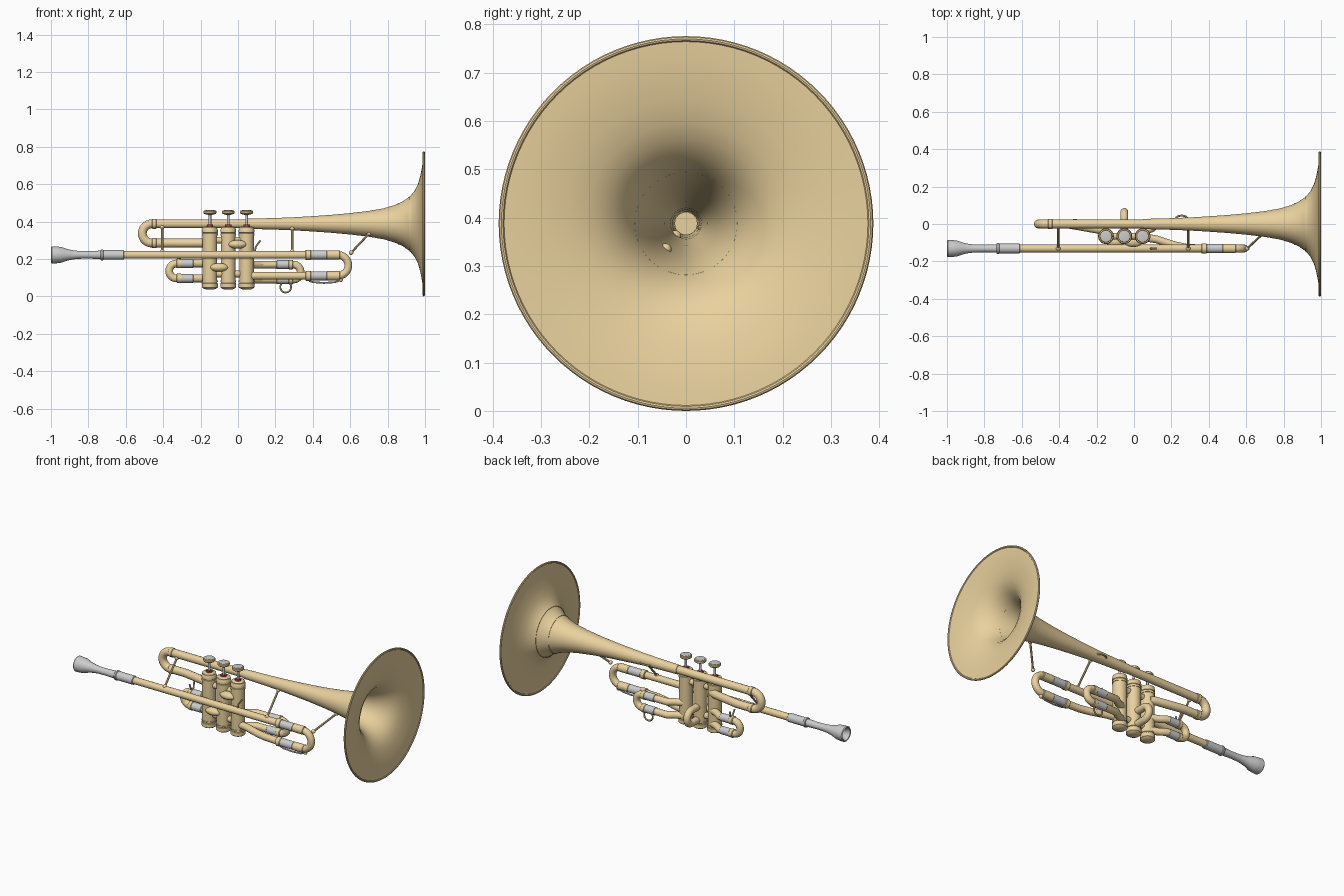
import bpy, bmesh, math
from mathutils import Vector

if "Cube" in bpy.data.objects:
    bpy.data.objects.remove(bpy.data.objects["Cube"])


def material(name, rgb):
    m = bpy.data.materials.new(name)
    m.diffuse_color = (*rgb, 1)
    m.use_nodes = True
    m.node_tree.nodes["Principled BSDF"].inputs["Base Color"].default_value = m.diffuse_color
    return m


GOLD = material("brass", (0.82, 0.64, 0.34))
SILVER = material("silver", (0.52, 0.52, 0.54))
RED = material("felt", (0.45, 0.05, 0.06))
WHITE = material("pearl", (0.85, 0.85, 0.83))


def lathe(name, profile, origin, axis='X', mat=GOLD, seg=40):
    """Revolve (position along axis, radius) pairs around an axis."""
    bm = bmesh.new()
    rings = []
    for t, r in profile:
        ring = []
        for i in range(seg):
            a = 2 * math.pi * i / seg
            c, s = r * math.cos(a), r * math.sin(a)
            p = (t, c, s) if axis == 'X' else (c, s, t)
            ring.append(bm.verts.new(p))
        rings.append(ring)
    for a, b in zip(rings, rings[1:]):
        for i in range(seg):
            j = (i + 1) % seg
            bm.faces.new((a[i], a[j], b[j], b[i]))
    bmesh.ops.remove_doubles(bm, verts=bm.verts, dist=1e-6)
    bmesh.ops.recalc_face_normals(bm, faces=bm.faces)
    me = bpy.data.meshes.new(name)
    bm.to_mesh(me)
    bm.free()
    ob = bpy.data.objects.new(name, me)
    ob.location = origin
    me.materials.append(mat)
    bpy.context.collection.objects.link(ob)
    return ob


def sleeve(name, x0, x1, y, z, r, mat=GOLD):
    b = 0.003
    return lathe(name, [(x0, 0), (x0, r - b), (x0 + b, r), (x1 - b, r), (x1, r - b), (x1, 0)],
                 (0, y, z), 'X', mat, 28)


def pipe(name, pts, r, mat=GOLD, cyclic=False, res=5):
    cu = bpy.data.curves.new(name, 'CURVE')
    cu.dimensions = '3D'
    cu.bevel_depth, cu.bevel_resolution, cu.use_fill_caps = r, res, True
    sp = cu.splines.new('POLY')
    sp.points.add(len(pts) - 1)
    for p, q in zip(sp.points, pts):
        p.co = (*q, 1)
    sp.use_cyclic_u = cyclic
    cu.materials.append(mat)
    ob = bpy.data.objects.new(name, cu)
    bpy.context.collection.objects.link(ob)
    return ob


def bend(c, R, direction, n=16):
    """Half circle from top to bottom, bulging towards the direction."""
    d, up = Vector(direction), Vector((0, 0, 1))
    return [Vector(c) + up * R * math.cos(math.pi * i / n) + d * R * math.sin(math.pi * i / n)
            for i in range(n + 1)]


def ball(name, loc, scale, mat=GOLD):
    bpy.ops.mesh.primitive_uv_sphere_add(segments=24, ring_count=12, radius=1, location=loc)
    ob = bpy.context.object
    ob.name, ob.scale = name, scale
    ob.data.materials.append(mat)
    return ob


AX = 0.388            # bell axis height
LY, LZ = -0.131, 0.222  # lead pipe line

# bell: thin flared wall, outer then inner skin
outer = [(.05, .027), (.2, .031), (.3, .035), (.4, .041), (.5, .048), (.6, .057), (.7, .069), (.78, .083),
         (.84, .101), (.88, .119), (.92, .147), (.945, .178), (.962, .212), (.975, .258),
         (.984, .305), (.989, .345), (.991, .382)]
inner = [(x + .004, r - .003) for x, r in reversed(outer)]
lathe("bell", [(.05, 0)] + outer + inner + [(.054, 0)], (0, 0, AX), 'X', GOLD, 96)
ring = [(0, .382 * math.cos(a), .382 * math.sin(a)) for a in [2 * math.pi * i / 96 for i in range(96)]]
pipe("bell_rim", ring, .006, cyclic=True, res=3).location = (.993, 0, AX)
for x, r in ((.86, .110), (.92, .147)):
    lathe("bell_seam", [(x - .002, r - .004), (x - .002, r + .0015), (x + .002, r + .003), (x + .002, r - .004)],
          (0, 0, AX), 'X', GOLD, 96)

# bell tube with rear bow into the first valve
pipe("bell_bow", [(.08, 0, AX)] + bend((-.46, 0, .3365), .0515, (-1, 0, 0)) +
     [(-.35, 0, .285), (-.18, -.03, .285), (-.15, -.045, .285)], .024)
sleeve("bow_ferrule_top", -.46, -.435, 0, AX, .027)
sleeve("bow_ferrule_low", -.46, -.435, 0, .285, .027)

# mouthpiece with hollow cup, receiver
lathe("mouthpiece", [(-.95, 0), (-.96, .018), (-.985, .032), (-.997, .037), (-1, .042), (-.995, .046),
                     (-.97, .045), (-.945, .042), (-.91, .030), (-.88, .024), (-.85, .021), (-.80, .020), (-.72, .023), (-.72, 0)],
      (0, LY, LZ), 'X', SILVER)
sleeve("receiver", -.73, -.61, LY, LZ, .026, SILVER)
sleeve("receiver_ring", -.735, -.72, LY, LZ, .029, SILVER)

# lead pipe, tuning slide and return into the third valve
pipe("lead_pipe", [(-.62, LY, LZ)] + bend((.534, LY, .166), .056, (1, 0, 0)) +
     [(.36, LY, .11), (.28, -.127, .11), (.22, -.115, .11), (.12, -.082, .11), (.045, -.07, .11)], .021)
for z in (LZ, .11):
    sleeve("tuning_slide_sleeve", .385, .475, LY, z, .024, SILVER)
    sleeve("tuning_slide_ferrule", .36, .39, LY, z, .027)
    sleeve("tuning_bow_ferrule", .472, .545, LY, z, .0245)

# valves
for i, x in enumerate((-.15, -.052, .046)):
    n = f"valve_{i + 1}_"
    o = (x, -.065, 0)
    lathe(n + "casing", [(.05, 0), (.05, .039), (.37, .039), (.37, 0)], o, 'Z')
    lathe(n + "bottom_cap", [(.036, 0), (.036, .02), (.042, .034), (.048, .042), (.07, .042), (.074, .036),
                             (.078, .042), (.084, .042), (.084, 0)], o, 'Z')
    lathe(n + "top_cap", [(.325, 0), (.325, .042), (.336, .042), (.339, .038), (.342, .042), (.355, .042),
                          (.367, .037), (.374, .026), (.374, 0)], o, 'Z')
    lathe(n + "felt", [(.372, 0), (.372, .017), (.384, .017), (.384, 0)], o, 'Z', RED)
    lathe(n + "stem", [(.38, 0), (.38, .007), (.44, .007), (.44, 0)], o, 'Z', SILVER, 16)
    lathe(n + "button", [(.434, 0), (.436, .012), (.441, .031), (.445, .034), (.455, .034), (.459, .031), (.459, 0)], o, 'Z')
    lathe(n + "pearl", [(.455, 0), (.455, .027), (.460, .027), (.461, .02), (.461, 0)], o, 'Z', WHITE)

# knuckles joining neighbouring valves
ball("knuckle_upper", (-.003, -.095, .278), (.05, .028, .023))
ball("knuckle_lower", (-.101, -.095, .155), (.05, .028, .023))
for x in (-.101, -.003):
    for z in (.12, .30):
        sleeve("valve_link", x - .02, x + .02, -.065, z, .018)

# first and third valve slides
for n, vx, c, d in (("first", -.15, -.328, -1), ("third", .046, .295, 1)):
    top, low = (.176, .096) if n == "first" else (.17, .09)
    mid = (top + low) / 2
    arc = bend((c, 0, mid), (top - low) / 2, (d, 0, 0))
    ends = [[(vx, -.045, z), (vx + d * .05, -.022, z), (vx + d * .08, 0, z)] for z in (top, low)]
    pipe(n + "_slide", ends[0] + arc + ends[1][::-1], .021)
    for z in (top, low):
        a, b = sorted((c - d * .09, c - d * .005))
        sleeve(n + "_slide_sleeve", a, b, 0, z, .0235, SILVER)
        a, b = sorted((c - d * .025, c))
        sleeve(n + "_slide_ferrule", a, b, 0, z, .0255)

# second valve slide pointing backwards
pipe("second_slide", [(-.052, -.065, .175)] + bend((-.052, .024, .135), .04, (0, 1, 0)) +
     [(-.052, -.065, .095)], .021)

# finger ring, thumb saddle, bell hook and water key
pipe("finger_ring", [(.255 + .029 * math.cos(a), 0, .05 + .029 * math.sin(a))
                     for a in [2 * math.pi * i / 32 for i in range(32)]], .005, cyclic=True, res=3)
for s in (-1, 1):
    pipe("thumb_saddle", [(-.31, 0, .19), (-.31, s * .014, .208), (-.315, s * .022, .235)], .005, res=3)
pipe("finger_hook", [(.09, LY, .24), (.095, LY, .265), (.12, LY, .30)], .005, res=3)
pipe("bell_hook", [(.255 + .033 * math.cos(a), .025 + .02 * math.sin(a), .38)
                   for a in [math.pi * i / 12 for i in range(13)]], .005, res=3)
pipe("water_key", [(.38, LY, .083), (.40, LY, .076), (.46, LY, .072), (.52, LY, .076), (.55, LY, .088)], .005, SILVER, res=3)
ball("water_key_pad", (.55, LY, .088), (.011, .011, .011))

# braces between bell tube and lead pipe
for n, a, b in (("rear_brace", (-.405, LY, LZ + .018), (-.405, -.015, AX - .018)),
                ("middle_brace", (.29, LY, LZ + .018), (.29, -.022, AX - .026)),
                ("bell_brace", (.605, LY, .234), (.70, -.042, .335))):
    pipe(n, [a, b], .006, res=3)
    ball(n + "_foot", a, (.012,) * 3)
    ball(n + "_head", b, (.012,) * 3)

# turn curves into meshes and smooth everything
bpy.ops.object.select_all(action='SELECT')
bpy.context.view_layer.objects.active = bpy.data.objects["lead_pipe"]
bpy.ops.object.convert(target='MESH')
bpy.ops.object.shade_smooth_by_angle(angle=math.radians(35))
